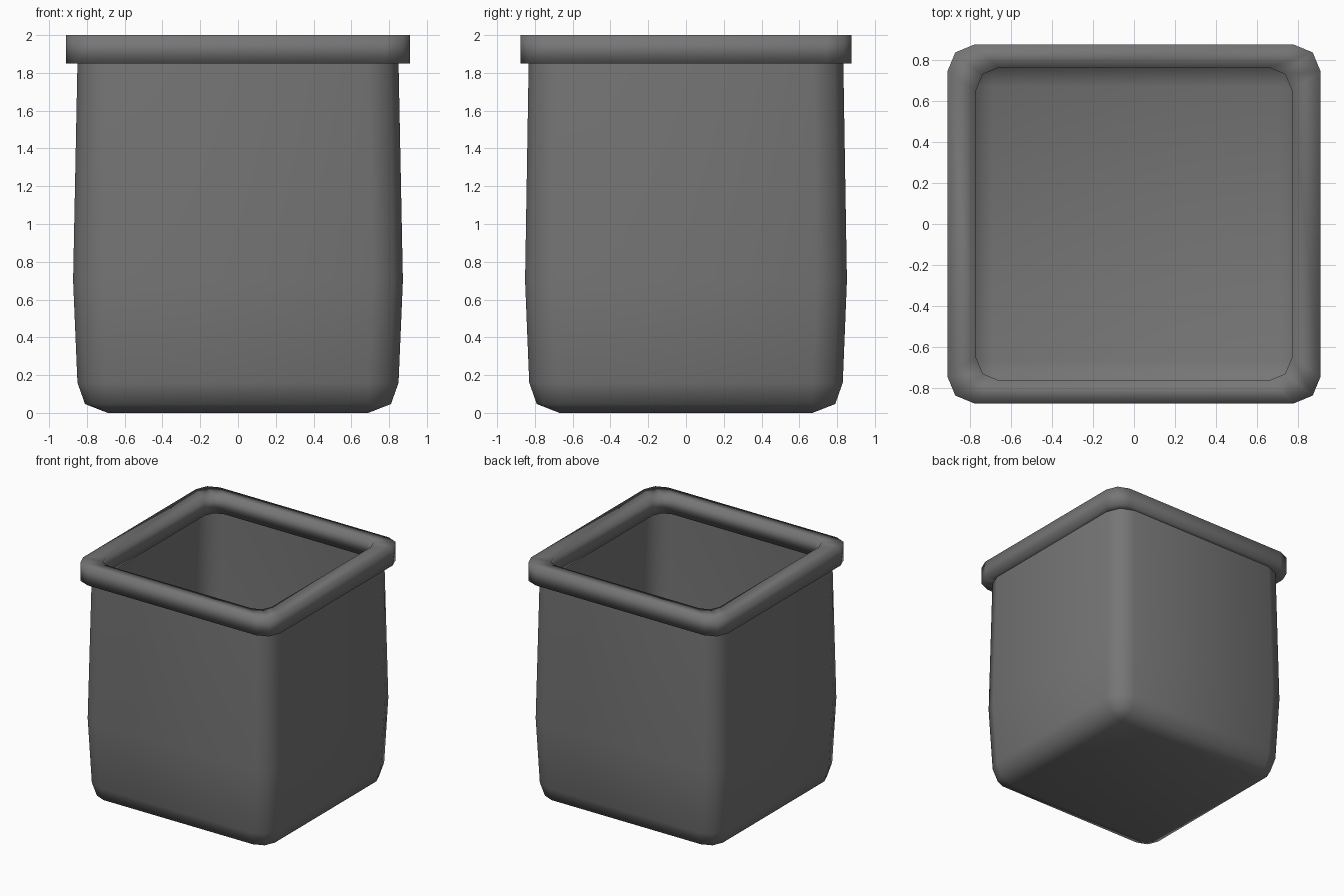
import bpy, bmesh
from math import sin, cos, pi

cube = bpy.data.objects.get("Cube")
if cube:
    bpy.data.objects.remove(cube)

grey = bpy.data.materials.new("dark_grey")
grey.use_nodes = True
colour = (0.18, 0.18, 0.18, 1)
grey.diffuse_color = colour
grey.node_tree.nodes["Principled BSDF"].inputs["Base Color"].default_value = colour


def ring(bm, hx, hy, r, z):
    """Rectangle with two-segment rounded corners."""
    verts = []
    for k, (sx, sy) in enumerate([(1, 1), (-1, 1), (-1, -1), (1, -1)]):
        for step in range(3):
            a = k * pi / 2 + step * pi / 4
            verts.append(bm.verts.new((sx * (hx - r) + r * cos(a),
                                       sy * (hy - r) + r * sin(a), z)))
    return verts


def loft(name, sections, closed=False, floor=False):
    bm = bmesh.new()
    rings = [ring(bm, *s) for s in sections]
    if floor:
        bm.faces.new(rings[0][::-1])
    pairs = list(zip(rings, rings[1:]))
    if closed:
        pairs.append((rings[-1], rings[0]))
    for low, high in pairs:
        n = len(low)
        for i in range(n):
            j = (i + 1) % n
            bm.faces.new((low[i], low[j], high[j], high[i]))
    bmesh.ops.remove_doubles(bm, verts=bm.verts, dist=0.0001)
    for f in bm.faces:
        f.smooth = True
    mesh = bpy.data.meshes.new(name)
    bm.to_mesh(mesh)
    bm.free()
    mesh.materials.append(grey)
    obj = bpy.data.objects.new(name, mesh)
    bpy.context.collection.objects.link(obj)
    return obj


# Thin-walled container, bulging below the middle (half x, half y, corner, z)
loft("container_body", [
    (0.69, 0.67, 0.0, 0.0),
    (0.81, 0.79, 0.12, 0.047),
    (0.85, 0.83, 0.16, 0.16),
    (0.873, 0.852, 0.16, 0.7),
    (0.85, 0.833, 0.16, 1.85),
], floor=True)

# Softly shaded square-section rim around the opening
loft("rim", [
    (0.91, 0.875, 0.13, 1.85),
    (0.91, 0.875, 0.13, 2.0),
    (0.77, 0.763, 0.11, 2.0),
    (0.77, 0.763, 0.11, 1.85),
], closed=True)
